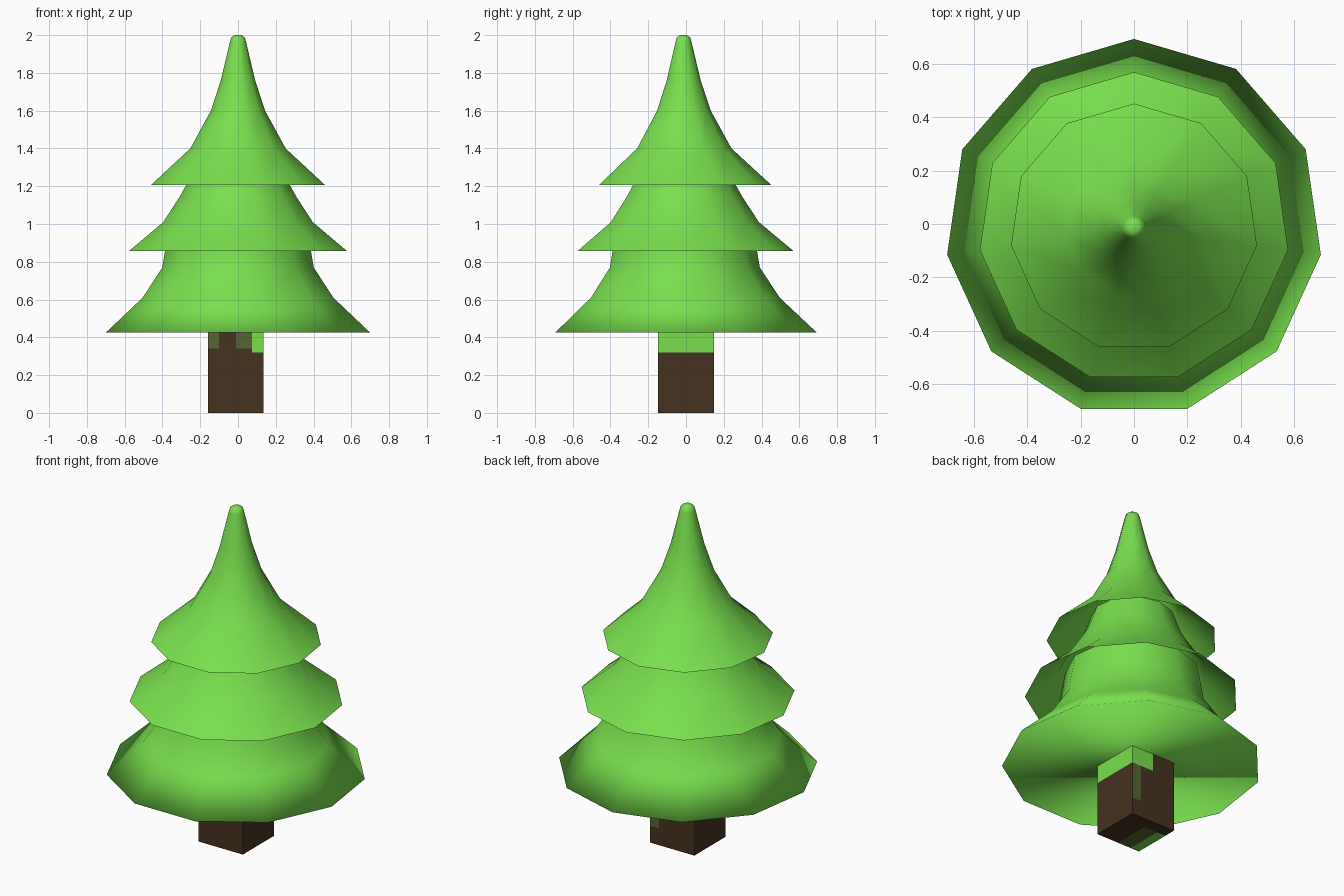
import bpy, bmesh, math
from mathutils import Vector

if "Cube" in bpy.data.objects:
    bpy.data.objects.remove(bpy.data.objects["Cube"])


def material(name, rgb):
    m = bpy.data.materials.new(name)
    m.diffuse_color = (*rgb, 1)
    m.use_nodes = True
    m.node_tree.nodes["Principled BSDF"].inputs["Base Color"].default_value = m.diffuse_color
    return m


GREEN = material("leaf_green", (0.19, 0.74, 0.075))
BROWN = material("bark_brown", (0.060, 0.032, 0.015))
OLIVE = material("moss_olive", (0.095, 0.13, 0.035))
SIDES = 11


def finish(name, bm, mats, smooth):
    bmesh.ops.recalc_face_normals(bm, faces=bm.faces)
    for f in bm.faces:
        f.smooth = smooth
    me = bpy.data.meshes.new(name)
    bm.to_mesh(me)
    bm.free()
    ob = bpy.data.objects.new(name, me)
    bpy.context.collection.objects.link(ob)
    for m in mats:
        me.materials.append(m)
    return ob


def tier(name, profile, cap_bottom=False, cap_top=False):
    """Eleven-sided skirt from (radius, z) rings, one corner pointing back."""
    bm = bmesh.new()
    rings = []
    for r, z in profile:
        angles = [math.pi / 2 + 2 * math.pi * i / SIDES for i in range(SIDES)]
        rings.append([bm.verts.new((r * math.cos(a), r * math.sin(a) - 0.014, z))
                      for a in angles])
    for lo, hi in zip(rings, rings[1:]):
        for i in range(SIDES):
            j = (i + 1) % SIDES
            bm.faces.new((lo[i], lo[j], hi[j], hi[i]))
    if cap_bottom:
        bm.faces.new(rings[0][::-1])
    if cap_top:
        bm.faces.new(rings[-1])
    return finish(name, bm, [GREEN], True)


# Foliage: closed bottom skirt, two hollow skirts above it
tier("lower_branches", [(0.707, 0.425), (0.51, 0.61), (0.405, 0.77),
                        (0.39, 0.86), (0.365, 1.0)], cap_bottom=True)
tier("middle_branches", [(0.583, 0.857), (0.40, 1.01), (0.315, 1.14),
                         (0.275, 1.21), (0.225, 1.35)])
tier("upper_branches", [(0.465, 1.207), (0.255, 1.40), (0.145, 1.60),
                        (0.092, 1.76), (0.043, 1.965), (0.036, 1.988),
                        (0.018, 2.0)], cap_top=True)

# Trunk: box cut along the edges of its mossy patches
bm = bmesh.new()
bmesh.ops.create_cube(bm, size=1)
for v in bm.verts:
    v.co = Vector((v.co.x * 0.293 - 0.0115, v.co.y * 0.294, (v.co.z + 0.5) * 0.46))
cuts = [(z, 2) for z in (0.10, 0.32, 0.34)]
cuts += [(x, 0) for x in (-0.10, -0.01, 0.075)] + [(0.075, 1)]
for value, axis in cuts:
    n = Vector((0, 0, 0))
    n[axis] = 1
    bmesh.ops.bisect_plane(bm, geom=bm.verts[:] + bm.edges[:] + bm.faces[:],
                           plane_co=n * value, plane_no=n)


def patch(c, n):
    """Material index: 0 bark, 1 leaf green, 2 moss."""
    if n.z < -0.5:                                   # underside
        if c.x < -0.01 and c.y < 0.075:
            return 1 if c.x < -0.10 else 2
    elif n.x > 0.5:                                  # right side
        return 1 if c.z > 0.32 else 0
    elif n.y < -0.5:                                 # front
        if c.z > 0.32 and c.x > 0.075:
            return 1
        if c.z > 0.34 and (c.x < -0.10 or c.x > -0.01):
            return 2
    elif n.y > 0.5:                                  # back
        if c.z > 0.32 and c.x > -0.01:
            return 1
        if c.z > 0.10 and c.x > 0.075:
            return 2
    return 0


bm.normal_update()
for f in bm.faces:
    f.material_index = patch(f.calc_center_median(), f.normal)
finish("trunk", bm, [BROWN, GREEN, OLIVE], False)
